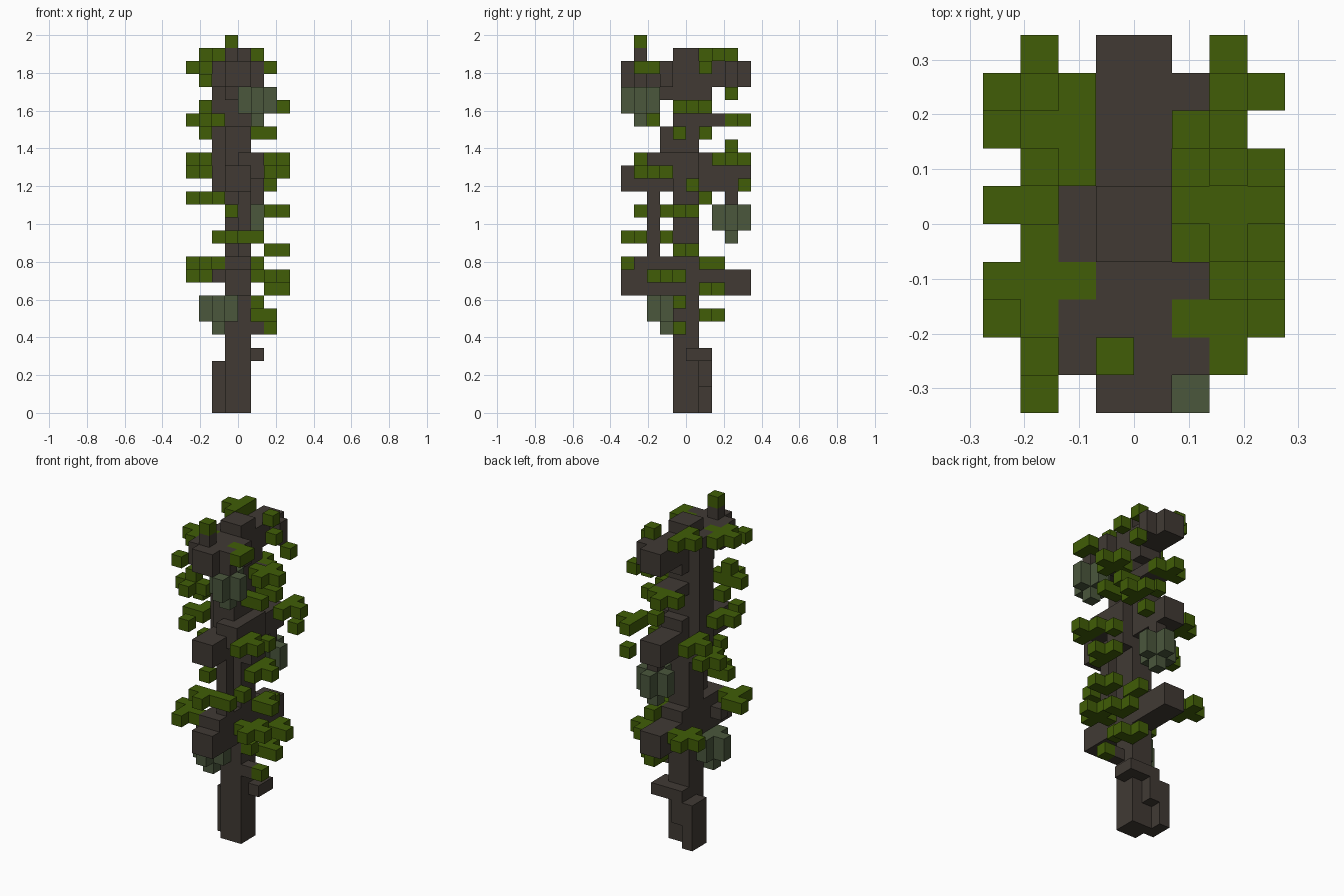
import bpy, bmesh
from mathutils import Vector

if "Cube" in bpy.data.objects:
    bpy.data.objects.remove(bpy.data.objects["Cube"])

U = 2 / 29  # edge of one block


def material(name, rgb):
    m = bpy.data.materials.new(name)
    m.use_nodes = True
    col = (*rgb, 1)
    m.diffuse_color = col
    bsdf = m.node_tree.nodes["Principled BSDF"]
    bsdf.inputs["Base Color"].default_value = col
    bsdf.inputs["Roughness"].default_value = 0.9
    return m


BARK = material("dark bark", (0.052, 0.042, 0.034))
LEAF = material("leaf green", (0.052, 0.110, 0.002))
POD = material("grey green", (0.069, 0.095, 0.046))

# Compass arms, plus up and down for face directions
ARMS = {"E": Vector((1, 0, 0)), "W": Vector((-1, 0, 0)),
        "N": Vector((0, 1, 0)), "S": Vector((0, -1, 0))}
NORMALS = [*ARMS.values(), Vector((0, 0, 1)), Vector((0, 0, -1))]
wood_cells = set()


def build(name, cells, mat):
    """One object made of the exposed faces of a set of cells."""
    bm = bmesh.new()
    for c in sorted(cells):
        mid = Vector(c) + Vector((0.5, 0.5, 0.5))
        for n in NORMALS:
            if tuple(int(k) for k in Vector(c) + n) in cells:
                continue
            u = n.yzx
            v = n.cross(u)
            bm.faces.new([bm.verts.new((mid + (n + u * a + v * b) / 2) * U)
                          for a, b in ((-1, -1), (1, -1), (1, 1), (-1, 1))])
    bmesh.ops.remove_doubles(bm, verts=bm.verts, dist=U / 100)
    me = bpy.data.meshes.new(name)
    bm.to_mesh(me)
    bm.free()
    me.materials.append(mat)
    bpy.context.collection.objects.link(bpy.data.objects.new(name, me))


def wood(name, x0, x1, boxes):
    """Bark boxes sharing an x range; each box gives its y and z ranges."""
    cells = {(x, y, z) for y0, y1, z0, z1 in boxes for x in range(x0, x1 + 1)
             for y in range(y0, y1 + 1) for z in range(z0, z1 + 1)} - wood_cells
    wood_cells.update(cells)
    build(name, cells, BARK)


def cross(x, y, z, arms):
    """A centre cell with flat arms in the given compass directions."""
    return {(x, y, z)} | {(x + int(ARMS[k].x), y + int(ARMS[k].y), z) for k in arms}


def sprigs(name, x, items):
    """Leaf sprigs centred on one x column: y, z and arms of each."""
    for i, (y, z, arms) in enumerate(items, 1):
        build(f"{name}_{i}", cross(x, y, z, arms) - wood_cells, LEAF)


# Trunk with its swellings, and the roots
wood("trunk", -1, 0, [(-1, 0, 0, 27), (-2, -2, 19, 21), (1, 2, 22, 22), (-2, 1, 24, 24)])
wood("side_root", -2, -2, [(0, 1, 0, 3)])
wood("back_root", -1, -1, [(1, 1, 2, 3)])
wood("root_shelf", -1, 1, [(0, 1, 4, 4)])

# Three tiers of thick boughs, front and back
for tier, z in (("lower", 9), ("middle", 17), ("upper", 25)):
    wood(f"{tier}_front_bough", -1, 0, [(-5, -2, z, z + 1)])
    wood(f"{tier}_back_bough", -1, 0, [(1, 4, z, z + 1)])
wood("bough_knobs", -1, 0, [(-4, -2, 11, 11), (1, 1, 11, 11), (1, 1, 19, 19)])
wood("side_knob", 0, 1, [(-3, -2, 18, 19)])

# Thin stems and side twigs
wood("top_stem", -1, -1, [(-4, -4, 27, 27)])
wood("hanging_stems", 0, 0, [(-3, -3, 12, 16), (3, 3, 16, 16)])
wood("right_twigs", -2, -2, [(-1, 0, 16, 26), (-3, -3, 10, 10), (-4, -3, 25, 26)])
wood("left_twigs", 1, 1, [(-1, -1, 6, 6), (-1, 0, 16, 19), (3, 3, 25, 26),
                          (-2, -2, 25, 26), (-4, -4, 25, 26)])

# Hanging pods: plus-shaped body two cells high with a tip below
for name, x, y, z in (("lower_pod", -2, -2, 6), ("middle_pod", 0, 3, 13),
                      ("upper_pod", 1, -4, 22)):
    body = cross(x, y, z + 1, "NSEW") | cross(x, y, z + 2, "NSEW")
    build(name, (body | {(x, y, z)}) - wood_cells, POD)

# Leaf sprigs on the left side
sprigs("left_sprig_low", 2, [(-1, 6, ""), (1, 9, "NE"), (-2, 10, "NSEW"),
                             (-1, 12, "NE"), (-1, 15, "NSE")])
sprigs("left_sprig_high", 2, [(0, 17, ""), (4, 17, ""), (-3, 18, "NSE"), (3, 19, "NSE"),
                              (1, 21, "W"), (-1, 21, "W"), (0, 23, "NSEW"), (3, 24, ""),
                              (-3, 26, "SW"), (1, 26, "")])
sprigs("left_sprig_inner", 1, [(1, 7, "NE"), (-1, 8, ""), (1, 11, "N"), (-4, 13, ""),
                               (-2, 13, ""), (2, 27, "")])

# Leaf sprigs on the right side
sprigs("right_sprig_low", -3, [(3, 10, "NSEW"), (-4, 11, "NSE"), (0, 16, "NSW")])
sprigs("right_sprig_high", -3, [(2, 18, "NSW"), (-2, 19, "NW"), (-4, 19, ""),
                                (-2, 21, ""), (-3, 22, "SWE"), (-3, 23, ""),
                                (-5, 25, ""), (-2, 26, "NSEW")])
sprigs("right_sprig_outer", -4, [(-3, 11, "")])
sprigs("right_sprig_inner", -2, [(-3, 16, ""), (2, 27, "NSW")])

# Leaf sprigs at the front and back of the trunk
sprigs("front_sprig", -1, [(-4, 13, "SWE"), (-4, 15, ""), (-4, 28, "")])
sprigs("back_sprig", -1, [(3, 22, "NEW")])
sprigs("back_leaf", 0, [(3, 20, "")])
